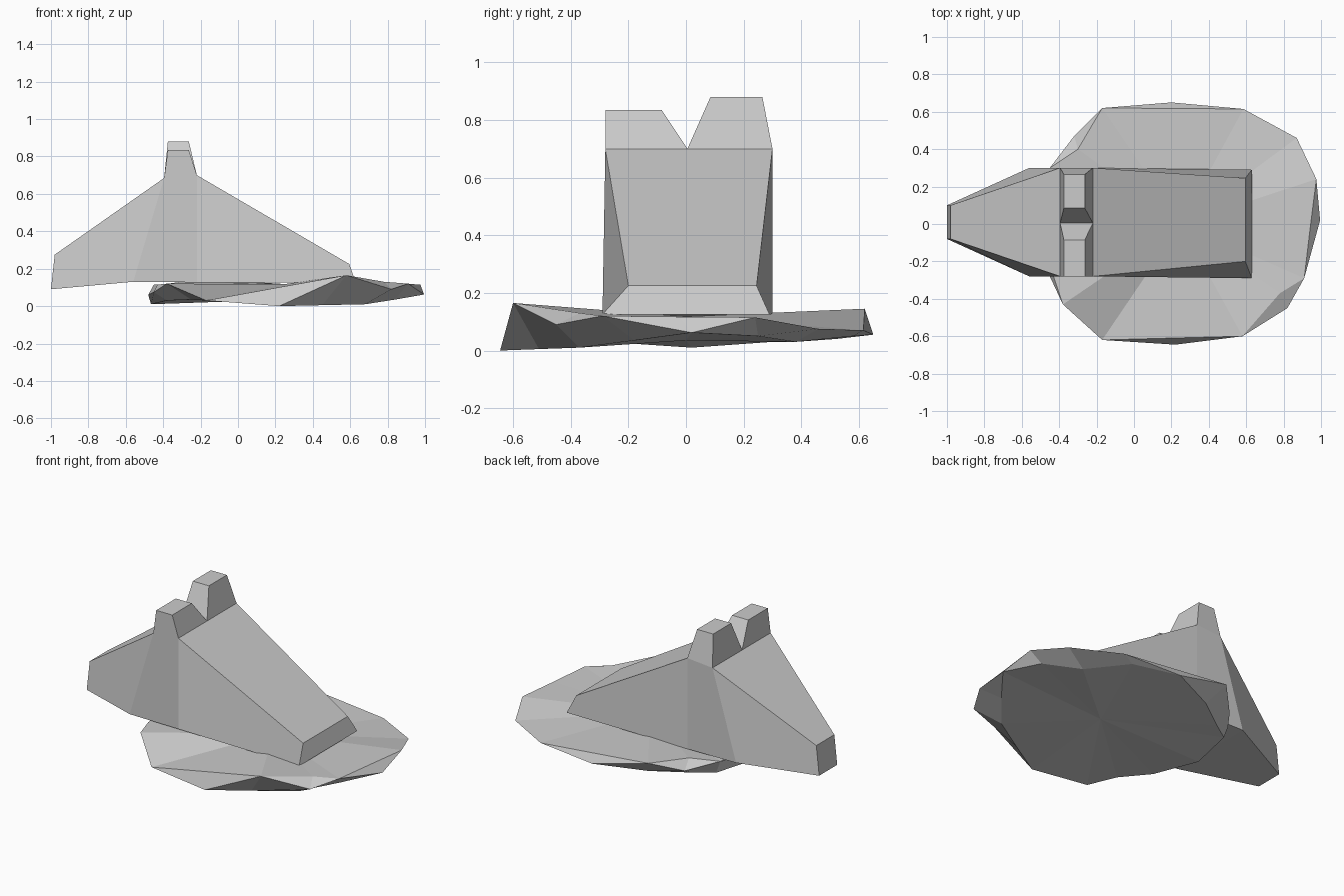
import bpy
import bmesh

cube = bpy.data.objects.get("Cube")
if cube:
    bpy.data.objects.remove(cube, do_unlink=True)

grey = bpy.data.materials.new("plain_grey")
grey.use_nodes = True
grey.diffuse_color = (0.6, 0.6, 0.6, 1)
grey.node_tree.nodes["Principled BSDF"].inputs["Base Color"].default_value = (0.6, 0.6, 0.6, 1)


def loft(name, rings, caps=True):
    """Join matching rings of points into one flat-shaded closed part."""
    bm = bmesh.new()
    loops = [[bm.verts.new(p) for p in ring] for ring in rings]
    n = len(rings[0])
    for a, b in zip(loops, loops[1:]):
        for i in range(n):
            j = (i + 1) % n
            bm.faces.new((a[i], a[j], b[j], b[i]))
    if caps:
        bm.faces.new(loops[0])
        bm.faces.new(loops[-1])
    bmesh.ops.remove_doubles(bm, verts=bm.verts[:], dist=0.0005)
    bmesh.ops.recalc_face_normals(bm, faces=bm.faces[:])
    mesh = bpy.data.meshes.new(name)
    bm.to_mesh(mesh)
    bm.free()
    mesh.materials.append(grey)
    obj = bpy.data.objects.new(name, mesh)
    bpy.context.collection.objects.link(obj)
    return obj


def section(bottom, top):
    """Four corners from (x, z, y_front, y_back) at the bottom and the top."""
    bx, bz, b0, b1 = bottom
    tx, tz, t0, t1 = top
    return [(bx, b0, bz), (bx, b1, bz), (tx, t1, tz), (tx, t0, tz)]


def rectangle(x0, x1, y0, y1, z):
    return [(x0, y0, z), (x1, y0, z), (x1, y1, z), (x0, y1, z)]


# Wedge body, lofted from the narrow tail to the sloping nose
loft("wedge_body", [
    section((-1.00, 0.09, -0.08, 0.10), (-0.98, 0.275, -0.08, 0.10)),
    section((-0.56, 0.13, -0.28, 0.30), (-0.395, 0.685, -0.28, 0.30)),
    section((-0.22, 0.127, -0.28, 0.30), (-0.22, 0.70, -0.28, 0.30)),
    section((0.63, 0.125, -0.29, 0.29), (0.595, 0.225, -0.20, 0.245)),
])

# Two tapered blocks on the ridge, sunk a little at the tail side
for name, base, top in (
    ("front_block", (-0.28, 0.005), (-0.28, -0.085, 0.835)),
    ("back_block", (0.005, 0.30), (0.085, 0.265, 0.88)),
):
    low = rectangle(-0.395, -0.22, base[0], base[1], 0.70)
    low[0] = (-0.395, base[0], 0.685)
    low[3] = (-0.395, base[1], 0.685)
    loft(name, [low, rectangle(-0.375, -0.263, *top)])

# Faceted base: each column holds rim, upper and lower points (None = same as rim)
columns = [
    ((-0.17, -0.62, 0.03), None, None),
    ((0.22, -0.645, 0.0), (0.20, -0.61, 0.097), None),
    ((0.58, -0.60, 0.165), None, (0.45, -0.51, 0.005)),
    ((0.82, -0.45, 0.09), (0.78, -0.37, 0.13), (0.68, -0.37, 0.01)),
    ((0.91, -0.29, 0.12), None, (0.84, -0.18, 0.035)),
    ((0.995, 0.02, 0.062), (0.942, -0.02, 0.117), None),
    ((0.975, 0.24, 0.115), None, (0.90, 0.25, 0.05)),
    ((0.87, 0.46, 0.075), None, (0.70, 0.38, 0.03)),
    ((0.585, 0.615, 0.07), None, (0.50, 0.58, 0.05)),
    ((0.20, 0.65, 0.055), (0.20, 0.618, 0.108), None),
    ((-0.17, 0.62, 0.145), None, (-0.10, 0.52, 0.04)),
    ((-0.32, 0.47, 0.08), (-0.30, 0.40, 0.13), (-0.30, 0.38, 0.03)),
    ((-0.45, 0.30, 0.11), None, (-0.42, 0.30, 0.03)),
    ((-0.48, 0.02, 0.06), (-0.45, 0.02, 0.115), (-0.465, 0.02, 0.01)),
    ((-0.45, -0.28, 0.075), (-0.43, -0.28, 0.115), (-0.38, -0.28, 0.03)),
    ((-0.38, -0.43, 0.12), None, (-0.25, -0.45, 0.035)),
]
rim = [c[0] for c in columns]
upper = [c[1] or c[0] for c in columns]
lower = [c[2] or c[0] for c in columns]
count = len(columns)
loft("faceted_base", [[(0.25, 0, 0.035)] * count, lower, rim, upper,
                      [(0.25, 0, 0.118)] * count], caps=False)
